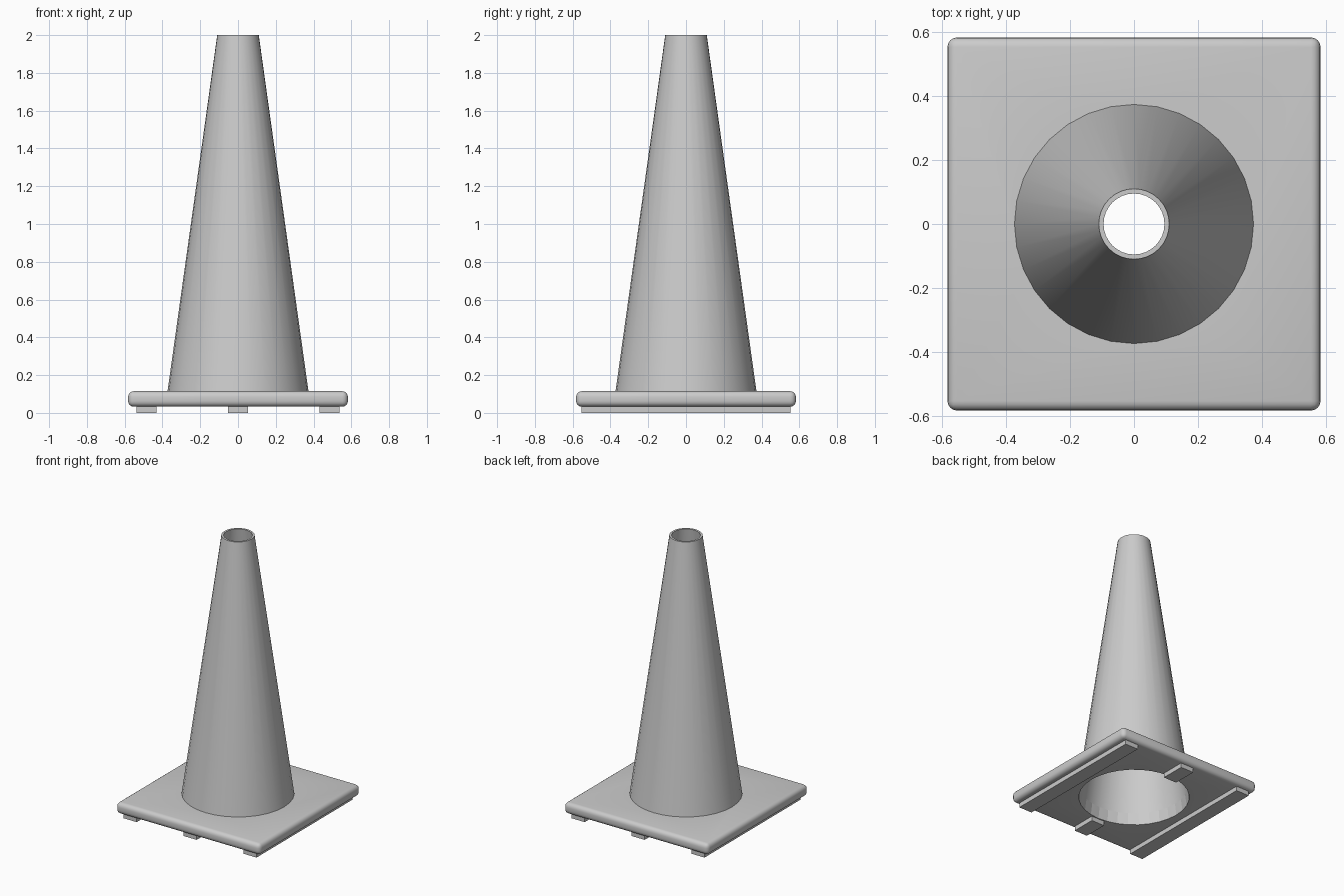
import bpy, bmesh, math

if "Cube" in bpy.data.objects:
    bpy.data.objects.remove(bpy.data.objects["Cube"])

SIDES = 32
BASE_LOW, BASE_TOP, TOP = 0.033, 0.115, 2.0
HALF = 0.582
TOP_R, LOW_R, WALL = 0.11, 0.373, 0.015
SLOPE = (LOW_R - TOP_R) / (TOP - BASE_TOP)


def outer_radius(z):
    return TOP_R + SLOPE * (TOP - z)


def inner_radius(z):
    return outer_radius(z) - WALL


def finish(name, bm):
    bmesh.ops.recalc_face_normals(bm, faces=bm.faces)
    mesh = bpy.data.meshes.new(name)
    bm.to_mesh(mesh)
    bm.free()
    ob = bpy.data.objects.new(name, mesh)
    bpy.context.collection.objects.link(ob)
    return ob


def box(bm, x0, x1, y0, y1, z0, z1):
    made = bmesh.ops.create_cube(bm, size=1)
    for v in made["verts"]:
        v.co.x = x1 if v.co.x > 0 else x0
        v.co.y = y1 if v.co.y > 0 else y0
        v.co.z = z1 if v.co.z > 0 else z0


def lathe(name, profile, capped=False):
    bm = bmesh.new()
    rings = []
    for r, z in profile:
        rings.append([bm.verts.new((r * math.sin(2 * math.pi * i / SIDES),
                                    r * math.cos(2 * math.pi * i / SIDES), z))
                      for i in range(SIDES)])
    for a, b in zip(rings, rings[1:]):
        for i in range(SIDES):
            j = (i + 1) % SIDES
            bm.faces.new((a[i], a[j], b[j], b[i]))
    if capped:
        bm.faces.new(rings[0])
        bm.faces.new(rings[-1])
    return finish(name, bm)


def smooth(ob):
    bpy.ops.object.select_all(action='DESELECT')
    ob.select_set(True)
    bpy.context.view_layer.objects.active = ob
    bpy.ops.object.shade_smooth_by_angle(angle=math.radians(35))


# Hollow cone: outer wall, rim, inner wall down to the base hole
cone = lathe("cone", [(outer_radius(BASE_TOP - 0.005), BASE_TOP - 0.005),
                      (TOP_R, TOP), (TOP_R - WALL, TOP),
                      (inner_radius(BASE_TOP), BASE_TOP)])
smooth(cone)

# Rounded square base
bm = bmesh.new()
box(bm, -HALF, HALF, -HALF, HALF, BASE_LOW, BASE_TOP)
bmesh.ops.bevel(bm, geom=bm.edges[:], offset=0.03, segments=4,
                profile=0.5, affect='EDGES')
base = finish("base", bm)

# Hole through the base, continuing the inside of the cone
cutter = lathe("hole_cutter", [(inner_radius(z), z) for z in (-0.1, 0.3)], True)
cutter.hide_render = True
hole = base.modifiers.new("hole", 'BOOLEAN')
hole.operation = 'DIFFERENCE'
hole.solver = 'EXACT'
hole.object = cutter
smooth(base)
bpy.ops.object.modifier_apply(modifier=hole.name)
bpy.data.objects.remove(cutter)

# Feet strips: one full strip per side, short ones front and back of the hole
FOOT_Y, FOOT_TOP = 0.553, BASE_LOW + 0.002
bm = bmesh.new()
for s in (-1, 1):
    box(bm, s * 0.484 - 0.053, s * 0.484 + 0.053, -FOOT_Y, FOOT_Y, 0, FOOT_TOP)
    y0, y1 = sorted((s * 0.375, s * FOOT_Y))
    box(bm, -0.053, 0.053, y0, y1, 0, FOOT_TOP)
finish("feet", bm)
